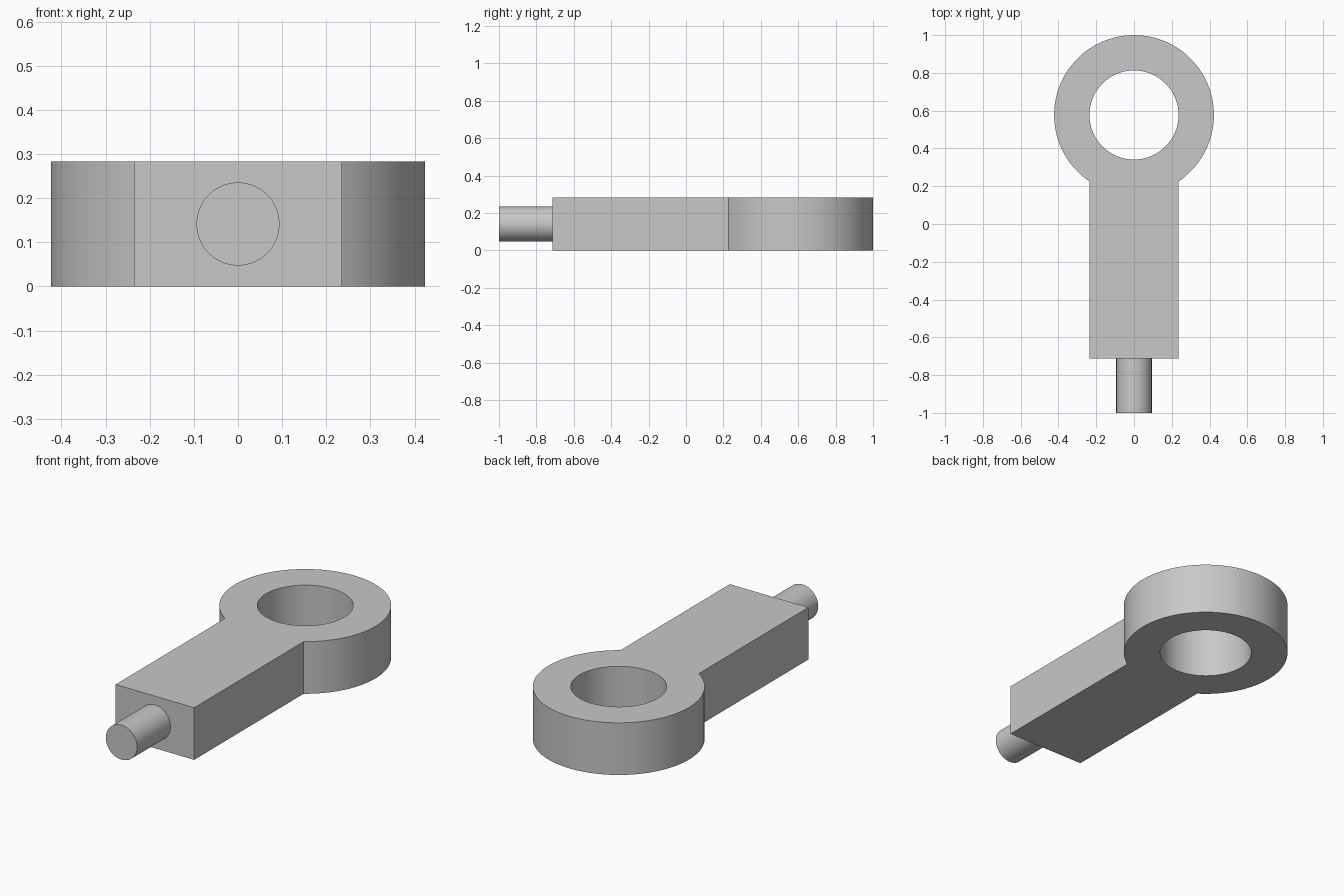
import bpy
import bmesh
from math import asin, cos, sin, pi, radians

HEIGHT = 0.283
RING_Y, RING_R, HOLE_R = 0.577, 0.423, 0.236
ARM_HALF, ARM_END = 0.236, -0.713
PIN_R, PIN_END = 0.094, -1.0

default = bpy.data.objects.get("Cube")
if default:
    bpy.data.objects.remove(default, do_unlink=True)

grey = bpy.data.materials.new("plain grey")
grey.use_nodes = True
colour = (0.58, 0.58, 0.58, 1)
grey.diffuse_color = colour
grey.node_tree.nodes["Principled BSDF"].inputs["Base Color"].default_value = colour


def finish(name, bm):
    bmesh.ops.recalc_face_normals(bm, faces=bm.faces)
    mesh = bpy.data.meshes.new(name)
    bm.to_mesh(mesh)
    bm.free()
    mesh.materials.append(grey)
    obj = bpy.data.objects.new(name, mesh)
    bpy.context.collection.objects.link(obj)
    bpy.ops.object.select_all(action='DESELECT')
    obj.select_set(True)
    bpy.context.view_layer.objects.active = obj
    bpy.ops.object.shade_smooth_by_angle(angle=radians(30))
    return obj


def arc(radius, start, end, steps):
    angles = [start + (end - start) * i / steps for i in range(steps + 1)]
    return [(radius * cos(a), RING_Y + radius * sin(a)) for a in angles]


def extrude_profile(bm, loops, direction):
    edges = []
    for loop in loops:
        verts = [bm.verts.new(p) for p in loop]
        edges += [bm.edges.new((v, verts[i - 1])) for i, v in enumerate(verts)]
    bmesh.ops.triangle_fill(bm, edges=edges, use_beauty=True)
    result = bmesh.ops.extrude_face_region(bm, geom=bm.faces[:], use_keep_orig=True)
    moved = [g for g in result["geom"] if isinstance(g, bmesh.types.BMVert)]
    bmesh.ops.translate(bm, verts=moved, vec=direction)


# Eye and flat arm as one keyhole-shaped profile
neck = asin(ARM_HALF / RING_R)
outline = arc(RING_R, -pi / 2 + neck, 1.5 * pi - neck, 80)
outline += [(-ARM_HALF, ARM_END), (ARM_HALF, ARM_END)]
hole = arc(HOLE_R, 0, 2 * pi, 72)[:-1]
body = bmesh.new()
extrude_profile(body, [[(x, y, 0) for x, y in loop] for loop in (outline, hole)],
                (0, 0, HEIGHT))
finish("eye_and_arm", body)

# Round pin on the end of the arm
pin = bmesh.new()
bmesh.ops.create_cone(pin, cap_ends=True, segments=64, radius1=PIN_R,
                      radius2=PIN_R, depth=ARM_END - PIN_END)
pin_obj = finish("end_pin", pin)
pin_obj.rotation_euler.x = pi / 2
pin_obj.location = (0, (ARM_END + PIN_END) / 2, HEIGHT / 2)
